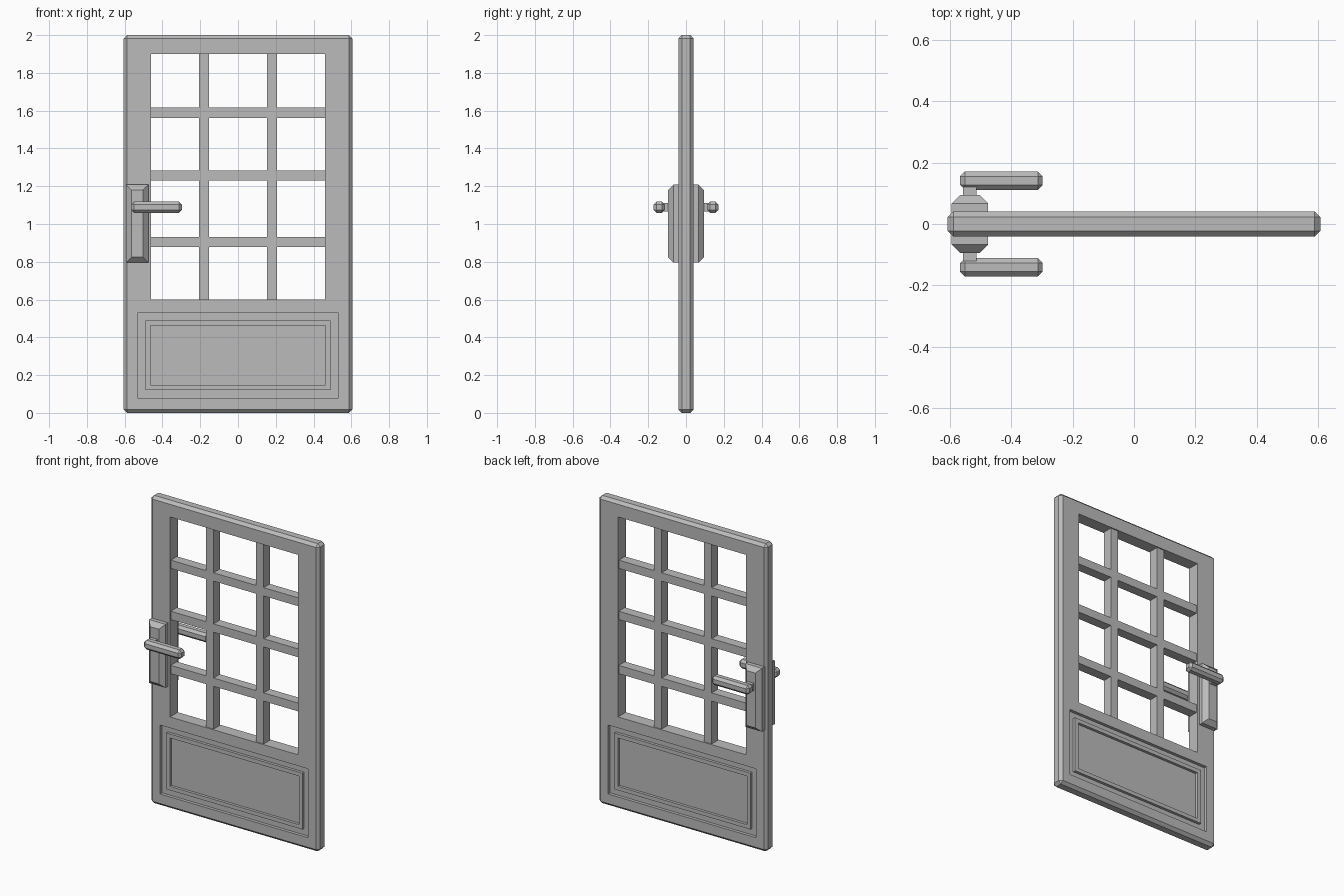
import bpy
import bmesh
from mathutils import Vector

cube = bpy.data.objects.get("Cube")
if cube:
    bpy.data.objects.remove(cube, do_unlink=True)

grey = bpy.data.materials.new("plain_grey")
grey.use_nodes = True
grey.diffuse_color = (0.5, 0.5, 0.5, 1)
grey.node_tree.nodes["Principled BSDF"].inputs["Base Color"].default_value = (0.5, 0.5, 0.5, 1)


def box(name, x, y, z, chamfer=0, edge_rule=None):
    """Box between (min, max) pairs; edge_rule picks which edges get the chamfer."""
    spans = [sorted(s) for s in (x, y, z)]
    bm = bmesh.new()
    bmesh.ops.create_cube(bm, size=1)
    for v in bm.verts:
        v.co = Vector([lo + (c + 0.5) * (hi - lo) for c, (lo, hi) in zip(v.co, spans)])
    if chamfer:
        edges = [e for e in bm.edges if edge_rule is None or edge_rule(e)]
        bmesh.ops.bevel(bm, geom=edges, offset=chamfer, segments=1,
                        affect='EDGES', profile=0.5)
    bmesh.ops.recalc_face_normals(bm, faces=bm.faces)
    mesh = bpy.data.meshes.new(name)
    bm.to_mesh(mesh)
    bm.free()
    mesh.materials.append(grey)
    obj = bpy.data.objects.new(name, mesh)
    bpy.context.collection.objects.link(obj)
    return obj


def cut(target, cutter):
    """Subtract the cutter from the target and throw the cutter away."""
    mod = target.modifiers.new("cut", 'BOOLEAN')
    mod.operation = 'DIFFERENCE'
    mod.solver = 'EXACT'
    mod.object = cutter
    bpy.context.view_layer.update()
    graph = bpy.context.evaluated_depsgraph_get()
    mesh = bpy.data.meshes.new_from_object(target.evaluated_get(graph))
    target.modifiers.clear()
    target.data = mesh
    bpy.data.objects.remove(cutter, do_unlink=True)


FACE = 0.04      # half thickness of the door
FLOOR = 0.02     # half thickness inside the panel recess
BAR = 0.032      # half thickness of the glazing bars
WIN_X, WIN_Z = (-0.461, 0.461), (0.60, 1.90)
BARS_X = [(-0.207, -0.153), (0.153, 0.207)]
BARS_Z = [(0.878, 0.932), (1.23, 1.284), (1.562, 1.616)]
SIDES = {"front": -1, "back": 1}

# Door slab with window opening and a recess on both faces
door = box("door_slab", (-0.606, 0.606), (-FACE, FACE), (0, 2), 0.018)
cut(door, box("window_cutter", WIN_X, (-0.2, 0.2), WIN_Z))
for s in SIDES.values():
    cut(door, box("panel_cutter", (-0.532, 0.532), (s * FLOOR, s * 0.2), (0.08, 0.528)))

# Glazing bars: full uprights, crossbars fitted between them
for i, span in enumerate(BARS_X):
    box(f"glazing_upright_{i + 1}", span, (-BAR, BAR), WIN_Z)
stops = [WIN_X[0], *BARS_X[0], *BARS_X[1], WIN_X[1]]
for i, span in enumerate(BARS_Z):
    for j in range(3):
        box(f"glazing_crossbar_{i + 1}_{j + 1}", stops[2 * j:2 * j + 2], (-BAR, BAR), span)

for side, s in SIDES.items():
    # Raised moulding inside the panel recess
    depth = (s * (FLOOR - 0.005), s * (FACE - 0.002))
    moulding = box(f"{side}_panel_moulding", (-0.49, 0.49), depth, (0.122, 0.488))
    cut(moulding, box("moulding_cutter", (-0.464, 0.464), (-0.2, 0.2), (0.147, 0.462)))

    # Handle plate with sloped outer border
    outer = s * 0.095
    box(f"{side}_handle_plate", (-0.593, -0.475), (s * 0.03, outer), (0.796, 1.208), 0.028,
        lambda e: all(abs(v.co.y - outer) < 0.001 for v in e.verts))

    # Handle stem and lever
    box(f"{side}_handle_stem", (-0.557, -0.512), (s * 0.09, s * 0.12), (1.067, 1.112))
    box(f"{side}_handle_lever", (-0.566, -0.297), (s * 0.111, s * 0.171), (1.059, 1.119), 0.016)
